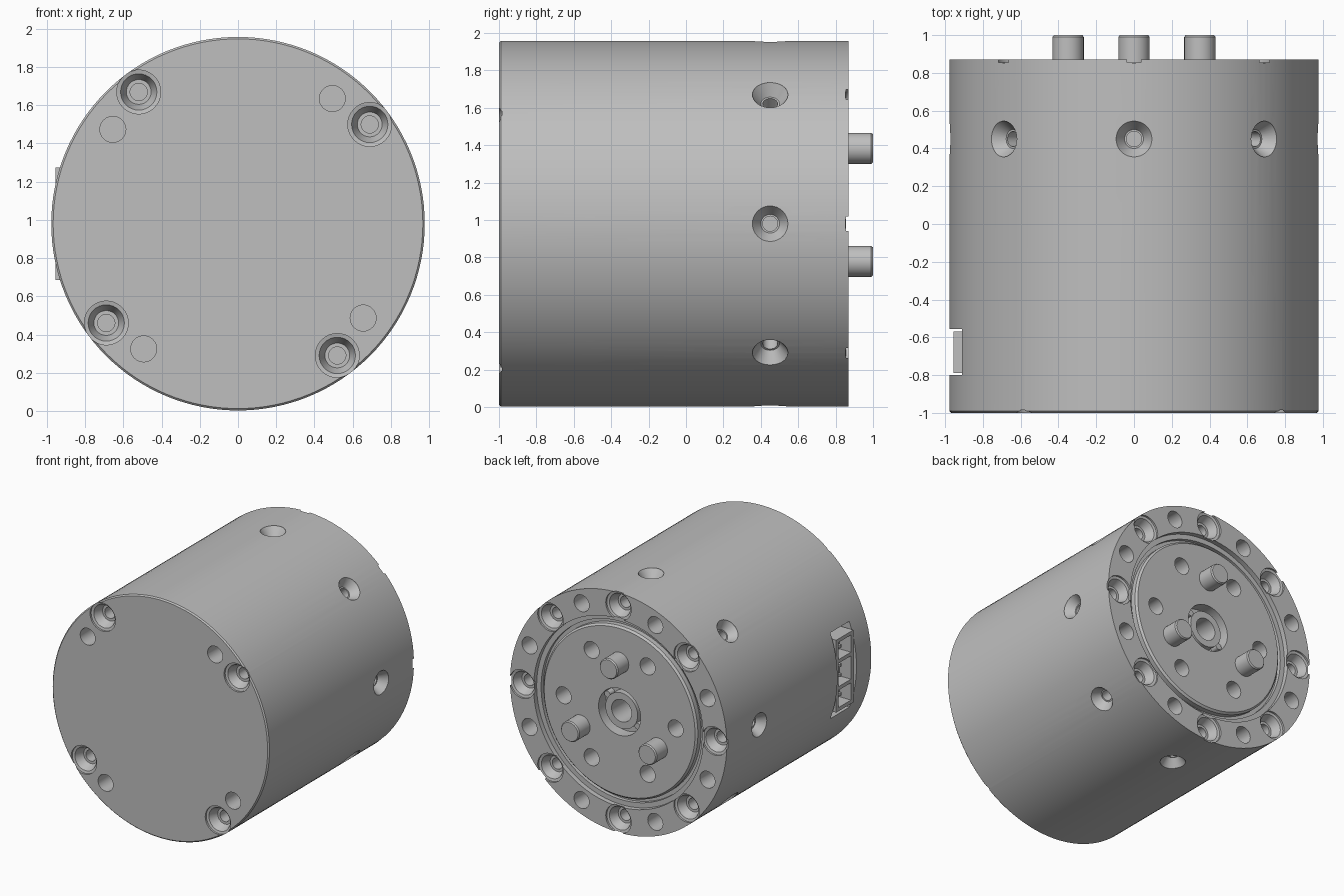
import bpy, bmesh, math
from mathutils import Matrix, Vector

if "Cube" in bpy.data.objects:
    bpy.data.objects.remove(bpy.data.objects["Cube"])

CZ = 0.98          # height of the main axis
R = 0.977          # body radius
BACK = 0.87        # rear rim

grey = bpy.data.materials.new("light grey metal")
grey.use_nodes = True
grey.diffuse_color = (0.52, 0.52, 0.52, 1)
grey.node_tree.nodes["Principled BSDF"].inputs["Base Color"].default_value = (0.52, 0.52, 0.52, 1)


def aim(loc, direction):
    """Matrix that puts local +z along a direction at a place."""
    rot = Vector(direction).to_track_quat('Z', 'Y').to_matrix().to_4x4()
    return Matrix.Translation(loc) @ rot


def lathe(bm, profile, matrix, segs=32):
    """Revolve (radius, height) points that begin and end on the axis."""
    rings = []
    for r, h in profile:
        if r == 0:
            rings.append([bm.verts.new(matrix @ Vector((0, 0, h)))])
        else:
            rings.append([bm.verts.new(matrix @ Vector((r * math.cos(math.tau * i / segs),
                          r * math.sin(math.tau * i / segs), h))) for i in range(segs)])
    for a, b in zip(rings, rings[1:]):
        for i in range(segs):
            j = (i + 1) % segs
            if len(a) == 1:
                bm.faces.new((a[0], b[j], b[i]))
            elif len(b) == 1:
                bm.faces.new((a[i], a[j], b[0]))
            else:
                bm.faces.new((a[i], a[j], b[j], b[i]))


def box(bm, lo, hi):
    lo, hi = Vector(lo), Vector(hi)
    m = Matrix.Translation((lo + hi) / 2) @ Matrix.Diagonal((*(hi - lo), 1))
    bmesh.ops.create_cube(bm, size=1, matrix=m)


def finish(bm, name):
    bmesh.ops.recalc_face_normals(bm, faces=bm.faces)
    me = bpy.data.meshes.new(name)
    bm.to_mesh(me)
    bm.free()
    me.materials.append(grey)
    ob = bpy.data.objects.new(name, me)
    bpy.context.collection.objects.link(ob)
    return ob


def cut(target, cutter):
    """Subtract the cutter, apply and remove it."""
    cutter.hide_render = True
    mod = target.modifiers.new("cut", 'BOOLEAN')
    mod.operation = 'DIFFERENCE'
    mod.solver = 'EXACT'
    mod.object = cutter
    bpy.context.view_layer.objects.active = target
    bpy.ops.object.modifier_apply(modifier=mod.name)
    bpy.data.objects.remove(cutter)


def smooth(ob):
    bpy.ops.object.select_all(action='DESELECT')
    ob.select_set(True)
    bpy.context.view_layer.objects.active = ob
    bpy.ops.object.shade_smooth_by_angle(angle=math.radians(30))


def polar(radius, degrees, y):
    a = math.radians(degrees)
    return Vector((radius * math.cos(a), y, CZ + radius * math.sin(a)))


# Body: chamfered front, rear groove, output disc and hub tube in one profile
bm = bmesh.new()
lathe(bm, [(0, -1), (0.967, -1), (R, -0.99), (R, BACK), (0.765, BACK), (0.765, 0.83),
           (0.725, 0.83), (0.725, 0.80), (0.695, 0.80), (0.695, 0.84), (0.68, 0.855),
           (0.19, 0.855), (0.19, 0.76), (0.145, 0.76), (0.145, 0.83), (0.09, 0.83),
           (0.09, 0.6), (0, 0.6)], aim((0, 0, CZ), (0, 1, 0)), 128)
body = finish(bm, "motor_body")

# Hole shapes: height zero is the surface
screw = [(0, 0.05), (0.115, 0.05), (0.115, -0.015), (0.095, -0.02), (0.065, -0.09),
         (0.045, -0.09), (0.045, -0.2), (0, -0.2)]
plain = [(0, 0.05), (0.068, 0.05), (0.068, -0.16), (0, -0.16)]
side = [(0, 0.05), (0.095, 0.05), (0.095, -0.005), (0.05, -0.07), (0.04, -0.07),
        (0.04, -0.2), (0, -0.2)]

bm = bmesh.new()
front, back = (0, -1, 0), (0, 1, 0)
for k in range(4):
    lathe(bm, screw, aim(polar(0.863, 37 + 90 * k, -1), front))
    lathe(bm, plain, aim(polar(0.82, 53 + 90 * k, -1), front))
for k in range(8):
    lathe(bm, screw, aim(polar(0.868, 45 * k, BACK), back))
    lathe(bm, plain, aim(polar(0.868, 45 * k + 22.5, BACK), back))
    outward = polar(1, 45 * k, 0) - Vector((0, 0, CZ))
    lathe(bm, side, aim(polar(R, 45 * k, 0.45), outward))
for k in range(6):
    lathe(bm, plain, aim(polar(0.505, 60 * k, 0.855), back))
# Window for the connector
box(bm, (-1.1, -0.8, CZ - 0.35), (-0.8, -0.555, CZ + 0.35))
cut(body, finish(bm, "hole_cutter"))

# Cross bore through both sides
bm = bmesh.new()
lathe(bm, [(0, -1.1), (0.036, -1.1), (0.036, 1.1), (0, 1.1)], aim((0, 0.45, CZ), (1, 0, 0)))
cut(body, finish(bm, "bore_cutter"))
smooth(body)

# Drive pins on the output disc
for k in range(3):
    bm = bmesh.new()
    lathe(bm, [(0, 0.8), (0.083, 0.8), (0.083, 0.99), (0.075, 1), (0, 1)],
          aim(polar(0.403, 90 + 120 * k, 0), back))
    smooth(finish(bm, f"drive_pin_{k + 1}"))

# Two small keys beside the hub tube
for k in range(2):
    bm = bmesh.new()
    lathe(bm, [(0, 0.75), (0.026, 0.75), (0.026, 0.82), (0, 0.82)],
          aim(polar(0.165, 35 + 180 * k, 0), back), 16)
    smooth(finish(bm, f"hub_key_{k + 1}"))

# Side connector with three sockets
bm = bmesh.new()
box(bm, (-0.955, -0.79, CZ - 0.295), (-0.78, -0.57, CZ + 0.295))
connector = finish(bm, "connector_housing")
bm = bmesh.new()
for z, half in ((-0.195, 0.07), (0, 0.095), (0.195, 0.07)):
    box(bm, (-1, -0.76, CZ + z - half), (-0.85, -0.6, CZ + z + half))
cut(connector, finish(bm, "socket_cutter"))

# Contacts inside the sockets
bm = bmesh.new()
for z in (-0.195, -0.04, 0.04, 0.195):
    box(bm, (-0.92, -0.69, CZ + z - 0.012), (-0.84, -0.666, CZ + z + 0.012))
finish(bm, "connector_contacts")
